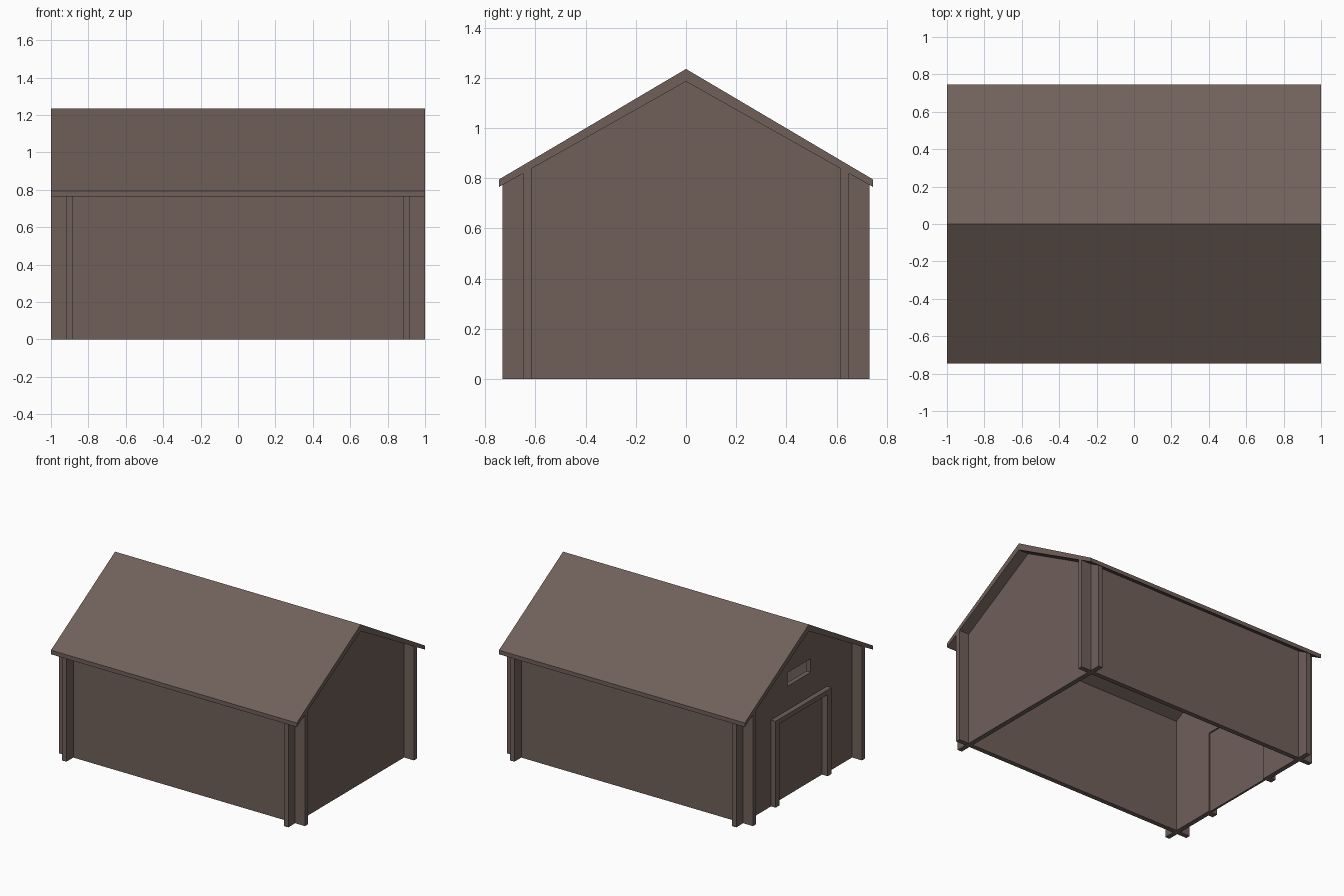
import bpy, bmesh
from mathutils import Vector

if "Cube" in bpy.data.objects:
    bpy.data.objects.remove(bpy.data.objects["Cube"])

brown = bpy.data.materials.new("dark_brown_wood")
brown.diffuse_color = (0.162, 0.117, 0.102, 1)
brown.use_nodes = True
brown.node_tree.nodes["Principled BSDF"].inputs["Base Color"].default_value = brown.diffuse_color


def finish(name, bm):
    bmesh.ops.recalc_face_normals(bm, faces=bm.faces)
    me = bpy.data.meshes.new(name)
    bm.to_mesh(me)
    bm.free()
    me.materials.append(brown)
    ob = bpy.data.objects.new(name, me)
    bpy.context.collection.objects.link(ob)
    return ob


def prism(name, profile, x0, x1):
    """Extrude a (y, z) profile from x0 to x1."""
    bm = bmesh.new()
    f = bm.faces.new([bm.verts.new((x0, y, z)) for y, z in profile])
    r = bmesh.ops.extrude_face_region(bm, geom=[f])
    vs = [v for v in r["geom"] if isinstance(v, bmesh.types.BMVert)]
    bmesh.ops.translate(bm, verts=vs, vec=Vector((x1 - x0, 0, 0)))
    return finish(name, bm)


def box(name, x0, x1, y0, y1, z0, z1):
    return prism(name, [(y0, z0), (y1, z0), (y1, z1), (y0, z1)], x0, x1)


def cut(ob, cutter):
    m = ob.modifiers.new("opening", 'BOOLEAN')
    m.operation = 'DIFFERENCE'
    m.solver = 'EXACT'
    m.object = cutter
    cutter.hide_render = True
    cutter.hide_set(True)


def under(y):
    """Height of the roof underside at y."""
    return 1.185 - abs(y) * (1.185 - 0.765) / 0.745


# Gabled roof slab
prism("roof", [(-0.745, 0.765), (0, 1.185), (0.745, 0.765),
               (0.745, 0.795), (0, 1.235), (-0.745, 0.795)], -1, 1)

# Long walls, running past the corners
for name, s in (("front_wall", -1), ("back_wall", 1)):
    a, b = s * 0.65, s * 0.615
    prism(name, [(a, 0), (b, 0), (b, under(b)), (a, under(a))], -1, 1)

# Gable walls, crossing the long walls
gable = [(-0.73, 0), (0.73, 0), (0.73, under(0.73)), (0, 1.185), (-0.73, under(0.73))]
prism("right_gable_wall", gable, 0.885, 0.92)
left = prism("left_gable_wall", gable, -0.92, -0.885)

# Door opening and hatch in the left gable
cut(left, box("door_cutter", -1.1, -0.8, -0.28, 0.28, -0.1, 0.60))
cut(left, box("hatch_cutter", -1.1, -0.8, -0.135, 0.135, 0.81, 0.91))

# Closed door and its raised frame
box("door_panel", -0.91, -0.895, -0.28, 0.28, 0, 0.60)
for s in (-1, 1):
    y0, y1 = sorted((s * 0.28, s * 0.325))
    box("door_jamb", -0.957, -0.915, y0, y1, 0, 0.635)
box("door_header", -0.957, -0.915, -0.28, 0.28, 0.60, 0.635)
